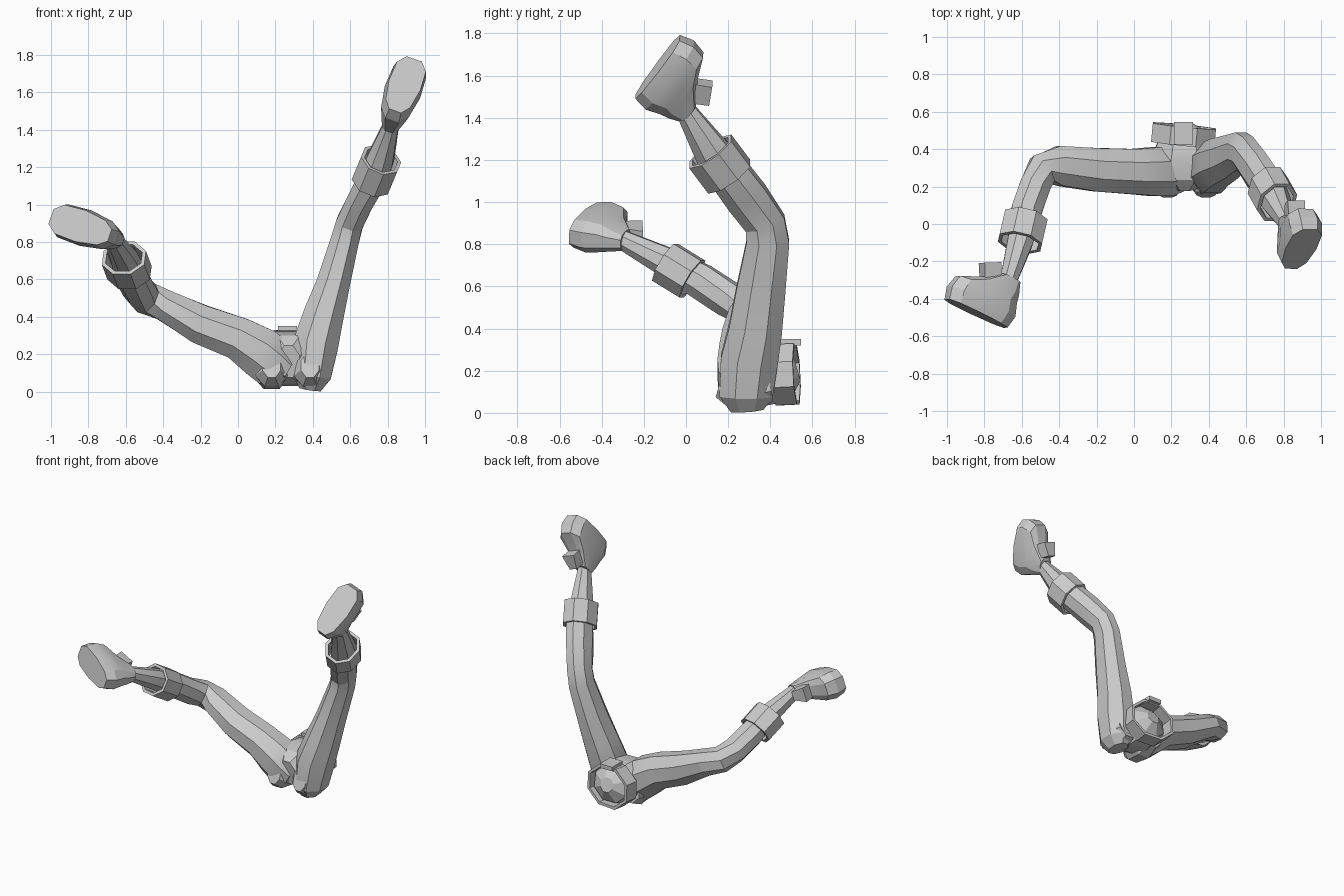
import bpy, bmesh, math
from mathutils import Vector

if "Cube" in bpy.data.objects:
    bpy.data.objects.remove(bpy.data.objects["Cube"])

grey = bpy.data.materials.new("plain_grey")
grey.use_nodes = True
COLOUR = (0.6, 0.6, 0.6, 1)
grey.diffuse_color = COLOUR
grey.node_tree.nodes["Principled BSDF"].inputs["Base Color"].default_value = COLOUR


def finish(name, bm, angle=22):
    bmesh.ops.recalc_face_normals(bm, faces=bm.faces)
    mesh = bpy.data.meshes.new(name)
    bm.to_mesh(mesh)
    bm.free()
    mesh.materials.append(grey)
    ob = bpy.data.objects.new(name, mesh)
    bpy.context.collection.objects.link(ob)
    bpy.ops.object.select_all(action='DESELECT')
    ob.select_set(True)
    bpy.context.view_layer.objects.active = ob
    bpy.ops.object.shade_smooth_by_angle(angle=math.radians(angle))


def skin(name, rings, closed=False):
    """Bridge rings of points; cap the ends, or join last to first."""
    bm = bmesh.new()
    loops = [[bm.verts.new(p) for p in ring] for ring in rings]
    pairs = list(zip(loops, loops[1:]))
    if closed:
        pairs.append((loops[-1], loops[0]))
    else:
        bm.faces.new(loops[0])
        bm.faces.new(loops[-1])
    for a, b in pairs:
        for i in range(len(a)):
            j = (i + 1) % len(a)
            bm.faces.new((a[i], a[j], b[j], b[i]))
    finish(name, bm)


def ellipse(centre, tangent, ref, r1, r2, sides=8):
    """Ring around a tangent; r1 runs along ref, r2 across it."""
    t = tangent.normalized()
    a = (ref - t * ref.dot(t)).normalized()
    b = t.cross(a)
    angles = [math.tau * (i + 0.5) / sides for i in range(sides)]
    k = 1 / math.cos(math.pi / sides) ** 0.6
    return [centre + k * (a * r1 * math.cos(w) + b * r2 * math.sin(w)) for w in angles]


def limb(name, sections, ref):
    pts = [Vector(s[:3]) for s in sections]
    rings = []
    for i, s in enumerate(sections):
        tangent = Vector()
        if i:
            tangent += (pts[i] - pts[i - 1]).normalized()
        if i < len(pts) - 1:
            tangent += (pts[i + 1] - pts[i]).normalized()
        rings.append(ellipse(pts[i], tangent, ref, s[3], s[4]))
    skin(name, rings)


def band(name, start, end, ref, r1, r2, wall):
    start, end = Vector(start), Vector(end)
    t = end - start
    spec = [(start, wall), (start, 0), (end, 0), (end, wall)]
    skin(name, [ellipse(c, t, ref, r1 - w, r2 - w) for c, w in spec], closed=True)


def squash(value, power=0.72):
    return math.copysign(abs(value) ** power, value)


def boot(side, heel, toe, ankle):
    """Stack sole-shaped layers from the sole up to the ankle."""
    heel, toe, ankle = Vector(heel), Vector(toe), Vector(ankle)
    u = (toe - heel).normalized()
    v = ankle - heel
    v = (v - u * v.dot(u)).normalized()
    w = v.cross(u)
    rings = []
    layers = [(0, 0, .365, .088), (.07, -.015, .38, .1), (.14, .005, .36, .088),
              (.185, .01, .25, .07), (.255, .03, .14, .05)]
    for h, back, front, half in layers:
        ring = []
        for i in range(10):
            ang = math.tau * (i + 0.5) / 10
            c, s = squash(math.cos(ang)), squash(math.sin(ang))
            along = (back + front) / 2 + (front - back) / 2 * c * 1.03
            ring.append(heel + u * along + v * h + w * half * s * (1 + .12 * c))
        rings.append(ring)
    skin(side + "_boot", rings)
    # flared tongue at the front of the ankle
    flap = [[(.12, .19, .045), (.22, .17, .045)], [(.175, .305, .03), (.265, .26, .05)]]
    rings = [[heel + u * p[0] + v * p[1] + w * p[2] * s
              for p, s in ((b, -1), (b, 1), (f, 1), (f, -1))] for b, f in flap]
    skin(side + "_boot_tongue", rings)


X, Y, Z = Vector((1, 0, 0)), Vector((0, 1, 0)), Vector((0, 0, 1))

# Raised leg
limb("left_leg", [
    (.385, .29, .012, .08, .06), (.395, .285, .08, .13, .105), (.415, .3, .25, .14, .125),
    (.455, .33, .4, .13, .112), (.51, .355, .58, .12, .092), (.572, .388, .81, .105, .078),
    (.597, .375, .9, .1, .075), (.655, .29, 1.02, .105, .075), (.72, .2, 1.14, .1, .08),
    (.76, .12, 1.24, .085, .075), (.82, 0, 1.43, .05, .042), (.83, -.04, 1.47, .045, .04)], Y)
band("left_shin_band", (.715, .205, 1.12), (.765, .115, 1.24), Y, .125, .108, .02)
boot("left", (.84, -.24, 1.5), (.945, -.025, 1.785), (.82, 0, 1.43))

# Spread leg
limb("right_leg", [
    (.27, .28, .11, .08, .1), (.19, .28, .155, .14, .13), (.12, .28, .21, .14, .135),
    (0, .28, .285, .118, .125), (-.2, .29, .36, .108, .12), (-.4, .31, .465, .085, .11),
    (-.49, .29, .5, .085, .09), (-.53, .2, .54, .085, .085), (-.575, .07, .625, .085, .085),
    (-.61, -.1, .72, .07, .07), (-.67, -.3, .82, .047, .047), (-.68, -.34, .83, .04, .04)], Z)
band("right_shin_band", (-.58, .03, .635), (-.61, -.1, .715), Z, .105, .12, .02)
boot("right", (-.685, -.555, .835), (-.965, -.42, .925), (-.67, -.3, .82))

# Hips, closed by a low dome inside the belt
limb("hips", [
    (.27, .19, .16, .09, .06), (.27, .25, .17, .135, .15), (.27, .35, .175, .15, .18),
    (.27, .42, .18, .14, .155), (.27, .48, .185, .12, .135), (.27, .53, .2, .05, .05)], Z)

# Buttocks, rounded undersides either side of the cleft
for side, x in (("right", .18), ("left", .385)):
    limb(side + "_buttock", [
        (x, .16, .14, .07, .05), (x, .21, .125, .1, .09),
        (x, .31, .125, .115, .105), (x, .4, .14, .09, .085)], Z)

# Belt and buckle
band("belt", (.26, .425, .18), (.27, .525, .185), Z, .15, .175, .02)
bm = bmesh.new()
bmesh.ops.create_cube(bm, size=1)
for vert in bm.verts:
    vert.co = Vector((.265 + vert.co.x * .1, .485 + vert.co.y * .12, .335 + vert.co.z * .03))
finish("belt_buckle", bm)
